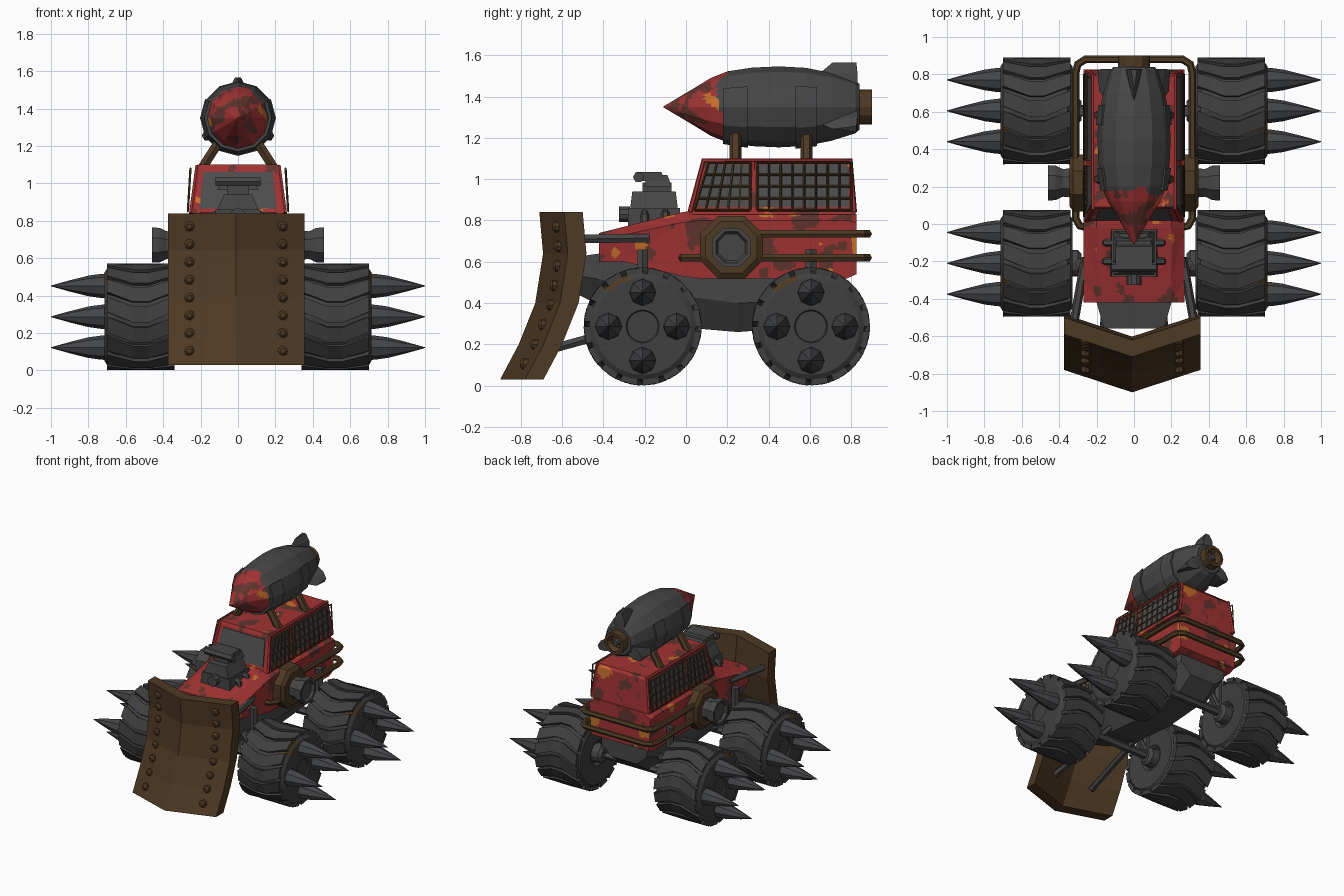
import bpy, bmesh, math
from mathutils import Vector, noise

if "Cube" in bpy.data.objects:
    bpy.data.objects.remove(bpy.data.objects["Cube"])

def material(name, r, g, b):
    m = bpy.data.materials.new(name)
    m.diffuse_color = (r, g, b, 1)
    m.use_nodes = True
    m.node_tree.nodes["Principled BSDF"].inputs["Base Color"].default_value = m.diffuse_color
    return m

RED = material("red paint", 0.36, 0.033, 0.033)
RUST = material("dark rusty red", 0.12, 0.034, 0.027)
ORANGE = material("orange rust", 0.58, 0.16, 0.025)
GREY = material("dark grey metal", 0.062, 0.062, 0.064)
RUBBER = material("tyre rubber", 0.05, 0.05, 0.05)
STEEL = material("spike steel", 0.058, 0.06, 0.065)
BROWN = material("rusty brown", 0.075, 0.041, 0.017)
GLASS = material("window grey", 0.075, 0.075, 0.078)

def mk(name, verts, faces, mats, mirror=False):
    """Make a flat shaded object, and its twin across x = 0 when asked."""
    out = []
    for s in ((1, -1) if mirror else (1,)):
        me = bpy.data.meshes.new(name)
        me.from_pydata([(s * x, y, z) for x, y, z in verts], [], faces)
        bm = bmesh.new()
        bm.from_mesh(me)
        bmesh.ops.recalc_face_normals(bm, faces=bm.faces)
        bm.to_mesh(me)
        bm.free()
        for m in (mats if isinstance(mats, list) else [mats]):
            me.materials.append(m)
        ob = bpy.data.objects.new(name + ("_left" if s < 0 else "_right" if mirror else ""), me)
        bpy.context.collection.objects.link(ob)
        out.append(ob)
    return out

def loft(name, rings, mats, mirror=False):
    n = len(rings[0])
    faces = [(i * n + j, i * n + (j + 1) % n, (i + 1) * n + (j + 1) % n, (i + 1) * n + j)
             for i in range(len(rings) - 1) for j in range(n)]
    last = (len(rings) - 1) * n
    faces += [tuple(range(n)), tuple(range(last, last + n))]
    return mk(name, [p for r in rings for p in r], faces, mats, mirror)

def lathe(name, axis, centre, profile, n, mats, mirror=False, phase=0.0):
    """profile: (position along axis, radius)"""
    rings = []
    for t, r in profile:
        ring = []
        for k in range(n):
            a = 2 * math.pi * k / n + phase
            u, v = r * math.cos(a), r * math.sin(a)
            off = (t, u, v) if axis == 'x' else (u, t, v)
            ring.append(tuple(c + o for c, o in zip(centre, off)))
        rings.append(ring)
    return loft(name, rings, mats, mirror)

def block(name, z0, x0, ya0, yb0, z1, x1, ya1, yb1, mats):
    """Tapered box, centred on x = 0"""
    ring = lambda z, x, a, b: [(-x, a, z), (x, a, z), (x, b, z), (-x, b, z)]
    return loft(name, [ring(z0, x0, ya0, yb0), ring(z1, x1, ya1, yb1)], mats)[0]

def rods(name, paths, r, mat, res=1, mirror=False):
    for s in ((1, -1) if mirror else (1,)):
        cu = bpy.data.curves.new(name, 'CURVE')
        cu.dimensions = '3D'
        cu.bevel_depth, cu.bevel_resolution, cu.use_fill_caps = r, res, True
        for path in paths:
            sp = cu.splines.new('POLY')
            sp.use_smooth = False
            sp.points.add(len(path) - 1)
            for p, q in zip(sp.points, path):
                p.co = (s * q[0], q[1], q[2], 1)
        tmp = bpy.data.objects.new(name + "_path", cu)
        bpy.context.collection.objects.link(tmp)
        bpy.context.view_layer.update()
        me = bpy.data.meshes.new_from_object(tmp.evaluated_get(bpy.context.evaluated_depsgraph_get()))
        bpy.data.objects.remove(tmp)
        me.materials.clear()
        me.materials.append(mat)
        ob = bpy.data.objects.new(name, me)
        bpy.context.collection.objects.link(ob)

def paint(ob, size, rule):
    """Cut the faces small, then pick each colour by a rule on the face centre."""
    bm = bmesh.new()
    bm.from_mesh(ob.data)
    bmesh.ops.triangulate(bm, faces=bm.faces)
    for _ in range(7):
        long = [e for e in bm.edges if e.calc_length() > size]
        if not long:
            break
        bmesh.ops.subdivide_edges(bm, edges=long, cuts=1)
        bmesh.ops.triangulate(bm, faces=bm.faces)
    for f in bm.faces:
        f.material_index = rule(f.calc_center_median())
    bm.to_mesh(ob.data)
    bm.free()

def rusty(c):
    if noise.noise(c * 9 + Vector((7, 3, 1))) > 0.47:
        return 2
    return 1 if noise.noise(c * 8) + 0.4 * noise.noise(c * 23) > 0.26 else 0

PAINT = [RED, RUST, ORANGE]

# wheels: tyre, chevron treads, hub and four spikes
for end, cy in (("front", -0.21), ("rear", 0.605)):
    c = (0, cy, 0.287)
    tyres = lathe(end + "_tyre", 'x', c, [(0.36, 0.08), (0.34, 0.1), (0.33, 0.24), (0.355, 0.268), (0.665, 0.268),
                  (0.70, 0.258), (0.715, 0.235), (0.715, 0.08), (0.705, 0.075), (0.705, 0.01)],
                  24, [RUBBER, BROWN], True)
    for t in tyres:                                  # rust patch on the rim
        for f in t.data.polygons:
            d = f.center - Vector(c)
            ang = math.degrees(math.atan2(d.z, d.y))
            if abs(d.x) > 0.6 and 100 < ang < 135 and math.hypot(d.y, d.z) > 0.2:
                f.material_index = 1
    V, F = [], []
    for k in range(16):
        b = len(V)
        for x, lead in ((0.34, 0.0), (0.48, 0.2), (0.56, 0.2), (0.70, 0.0)):
            for w, r in ((0, 0.25), (0, 0.286), (0.3, 0.286), (0.3, 0.25)):
                a = k * math.pi / 8 + lead + w
                V.append((x, cy + r * math.cos(a), 0.287 + r * math.sin(a)))
        F += [(b + 4*i + j, b + 4*i + (j + 1) % 4, b + 4*i + 4 + (j + 1) % 4, b + 4*i + 4 + j)
              for i in range(3) for j in range(4)]
        F += [(b, b + 1, b + 2, b + 3), (b + 12, b + 13, b + 14, b + 15)]
    mk(end + "_treads", V, F, RUBBER, True)
    for k in range(4):
        a = k * math.pi / 2
        sc = (0, cy + 0.165 * math.cos(a), 0.287 + 0.165 * math.sin(a))
        lathe(end + "_wheel_spike", 'x', sc, [(0.70, 0.066), (0.735, 0.064), (0.80, 0.055), (0.90, 0.03), (1.0, 0.002)],
              8, STEEL, True)
    # axle, hub and shock post
    rods(end + "_axle", [[(-0.4, cy, 0.287), (0.4, cy, 0.287)]], 0.03, GREY)
    lathe(end + "_hub", 'x', c, [(0.28, 0.05), (0.30, 0.07), (0.37, 0.07)], 12, GREY, True)
    rods(end + "_shock_post", [[(0.285, cy, 0.29), (0.285, cy, 0.66)]], 0.03, GREY, 1, True)
    rods(end + "_suspension_strut", [[(0.3, cy, 0.30), (0.14, cy + 0.02, 0.48)]], 0.025, GREY, 1, True)

# chassis hull under the body
loft("chassis_hull", [[(-w, y, zt), (w, y, zt), (w, y, zt - (zt - zb) * 0.5), (w * 0.55, y, zb),
                       (-w * 0.55, y, zb), (-w, y, zt - (zt - zb) * 0.5)]
     for y, zb, zt, w in ((-0.56, 0.46, 0.62, 0.16), (-0.42, 0.39, 0.64, 0.2), (-0.1, 0.29, 0.60, 0.21),
                          (0.25, 0.26, 0.54, 0.21), (0.65, 0.29, 0.54, 0.21), (0.77, 0.38, 0.54, 0.2))], GREY)

# red lower body and hood
body = loft("body", [[(-0.25, y, zb), (-0.27, y, zs), (-0.2, y, zt), (0.2, y, zt), (0.27, y, zs), (0.25, y, zb)]
     for y, zb, zs, zt in ((-0.42, 0.60, 0.71, 0.74), (-0.3, 0.60, 0.73, 0.77), (-0.02, 0.53, 0.79, 0.84),
                           (0.06, 0.52, 0.80, 0.85), (0.78, 0.52, 0.80, 0.85), (0.825, 0.54, 0.79, 0.83))], PAINT)[0]
paint(body, 0.035, rusty)

# cabin with raised roof edges
cabin = block("cabin", 0.83, 0.255, 0.015, 0.82, 1.085, 0.222, 0.085, 0.80, PAINT)
paint(cabin, 0.035, rusty)
roof = block("roof", 1.08, 0.222, 0.08, 0.805, 1.10, 0.21, 0.09, 0.79, PAINT)
paint(roof, 0.035, rusty)
rods("cabin_pillar", [[(0.25, 0.02, 0.84), (0.217, 0.085, 1.09), (0.217, 0.797, 1.09), (0.25, 0.815, 0.84)],
                      [(0.232, 0.325, 0.85), (0.215, 0.325, 1.09)]], 0.013, RED, 1, True)

# windscreen and side windows
def screen_y(z):
    return 0.015 + 0.07 * (z - 0.83) / 0.255

loft("windscreen", [[(x, screen_y(z) + o, z) for x, z in ((-0.205, 0.865), (0.205, 0.865), (0.185, 1.06), (-0.185, 1.06))]
     for o in (0.002, -0.006)], GLASS)

def side_x(z):
    return 0.255 - 0.033 * (z - 0.83) / 0.255

for name, quad in (("front", ((0.055, 0.865), (0.31, 0.865), (0.31, 1.07), (0.105, 1.07))),
                   ("rear", ((0.34, 0.865), (0.79, 0.865), (0.78, 1.07), (0.34, 1.07)))):
    loft(name + "_side_window", [[(side_x(z) + o, y, z) for y, z in quad] for o in (-0.002, 0.006)], GLASS, True)

# window cages
bars = []
cage_x = lambda z: 0.268 - 0.06 * (z - 0.85)
front_y = lambda z: 0.04 + 0.3 * (z - 0.85)
for ya, yb in ((None, 0.31), (0.345, 0.80)):
    for i in range(5):
        z = 0.85 + i * 0.0575
        bars.append([(cage_x(z), front_y(z) if ya is None else ya, z), (cage_x(z), yb, z)])
    n = 5 if ya is None else 8
    for i in range(n + 1):
        lo, hi = (front_y(0.85), front_y(1.08)) if ya is None else (ya, ya)
        bars.append([(cage_x(0.85), lo + (yb - lo) * i / n, 0.85), (cage_x(1.08), hi + (yb - hi) * i / n, 1.08)])
rods("window_cage", bars, 0.006, BROWN, 0, True)

# engine, blower and scoop on the hood
block("engine_base", 0.74, 0.13, -0.28, -0.03, 0.86, 0.12, -0.28, -0.03, GREY)
block("engine_block", 0.86, 0.11, -0.27, -0.04, 0.94, 0.075, -0.26, -0.05, GREY)
block("blower_neck", 0.93, 0.06, -0.21, -0.07, 0.985, 0.06, -0.21, -0.07, GREY)
block("intake_scoop", 0.965, 0.11, -0.2, -0.07, 1.02, 0.09, -0.19, -0.09, GREY)
rods("scoop_mouth", [[(-0.12, -0.23, 1.01), (0.12, -0.23, 1.01)]], 0.027, GREY)
block("scoop_lip", 0.99, 0.1, -0.24, -0.1, 1.035, 0.1, -0.24, -0.12, GREY)
lathe("engine_pulley", 'y', (0, 0, 0.83), [(-0.325, 0.04), (-0.27, 0.04)], 10, GREY)
rods("engine_pipe", [[(0.1, -0.2, 0.84), (0.15, -0.2, 0.82), (0.16, -0.2, 0.76)],
                     [(0.1, -0.1, 0.84), (0.15, -0.1, 0.83), (0.16, -0.1, 0.78)]], 0.02, GREY, 1, True)

# plough blade, curved and V shaped, with rivets
curve = ((-0.71, 0.84), (-0.692, 0.64), (-0.73, 0.40), (-0.81, 0.20), (-0.90, 0.03))
loft("plough_blade", [[(x, y + o, z) for y, z in curve] + [(x, y + o + 0.09, z) for y, z in reversed(curve)]
     for x, o in ((-0.375, 0.12), (-0.01, 0), (0.355, 0.12))], BROWN)
for x in (-0.26, 0.24):
    for i in range(8):
        z = 0.105 + 0.095 * i
        for (ya, za), (yb, zb) in zip(curve, curve[1:]):
            if zb <= z <= za:
                y = ya + (yb - ya) * (za - z) / (za - zb) + 0.12 * 0.25 / 0.365
        lathe("plough_rivet", 'y', (x, y, z), [(0.03, 0.027), (-0.012, 0.027), (-0.025, 0.014)], 8, BROWN)
rods("upper_plough_arm", [[(0.325, -0.55, 0.71), (0.26, -0.18, 0.715)]], 0.024, GREY, 1, True)
rods("lower_plough_arm", [[(0.17, -0.68, 0.17), (0.12, -0.1, 0.33)]], 0.024, GREY, 1, True)

# wrap-around bumper rails
for name, z, y0 in (("lower", 0.62, -0.02), ("upper", 0.735, 0.15)):
    half = [(0.24, y0, z), (0.29, y0 + 0.01, z), (0.312, y0 + 0.05, z), (0.312, 0.81, z), (0.3, 0.855, z), (0.26, 0.88, z)]
    rods(name + "_bumper_rail", [half + [(-x, y, w) for x, y, w in reversed(half)]], 0.021, BROWN)

# octagonal side exhausts
lathe("exhaust_plate", 'x', (0, 0.22, 0.67), [(0.24, 0.165), (0.325, 0.165), (0.345, 0.135), (0.345, 0.09)],
      8, BROWN, True, math.pi / 8)
lathe("exhaust_stub", 'x', (0, 0.22, 0.67), [(0.33, 0.085), (0.38, 0.08), (0.42, 0.1), (0.46, 0.102), (0.46, 0.082), (0.44, 0.07)],
      8, GREY, True, math.pi / 8)

# roof rocket with painted nose
RZ = 1.35
rocket = lathe("rocket", 'y', (0, 0, RZ), [(-0.108, 0.003), (0.03, 0.085), (0.12, 0.14), (0.20, 0.172), (0.32, 0.19), (0.45, 0.196),
               (0.58, 0.189), (0.70, 0.165), (0.82, 0.128), (0.84, 0.11)], 12, [RED, RUST, ORANGE, GREY])[0]
paint(rocket, 0.035, lambda c: 3 if c.y + 0.07 * noise.noise(c * 9) > 0.18 else rusty(c + Vector((0.3, 0, 0))))
lathe("rocket_nozzle", 'y', (0, 0, RZ), [(0.82, 0.07), (0.83, 0.085), (0.90, 0.085), (0.90, 0.06), (0.86, 0.045)], 12, BROWN)
lathe("nozzle_core", 'y', (0, 0, RZ), [(0.85, 0.03), (0.885, 0.02)], 8, GREY)
for k in range(3):
    a = math.pi / 2 + k * 2 * math.pi / 3
    rad, tan = Vector((math.cos(a), 0, math.sin(a))), Vector((-math.sin(a), 0, math.cos(a)))
    ring = lambda r, w, ya, yb: [tuple(Vector((0, y, RZ)) + rad * r + tan * t)
                                 for y, t in ((ya, 0), (yb, w), (yb, -w))]
    loft("rocket_fin", [ring(0.1, 0.045, 0.62, 0.83), ring(0.165, 0.042, 0.65, 0.83), ring(0.215, 0.016, 0.71, 0.825)], GREY)

# rocket cradle straps and legs
for name, ya, yb, ra, rb in (("front", 0.18, 0.30, 0.172, 0.19), ("rear", 0.53, 0.635, 0.195, 0.182)):
    rings = []
    for k in range(9):
        a = math.radians(-210 + 30 * k)
        rings.append([(r * math.cos(a), y, RZ + r * math.sin(a))
                      for y, r in ((ya, ra - 0.02), (yb, rb - 0.02), (yb, rb + 0.008), (ya, ra + 0.008))])
    loft(name + "_rocket_strap", rings, GREY)
    ym = (ya + yb) / 2
    rods(name + "_rocket_leg", [[(0.11, ym, 1.21), (0.19, ym, 1.085)]], 0.029, BROWN, 1, True)
